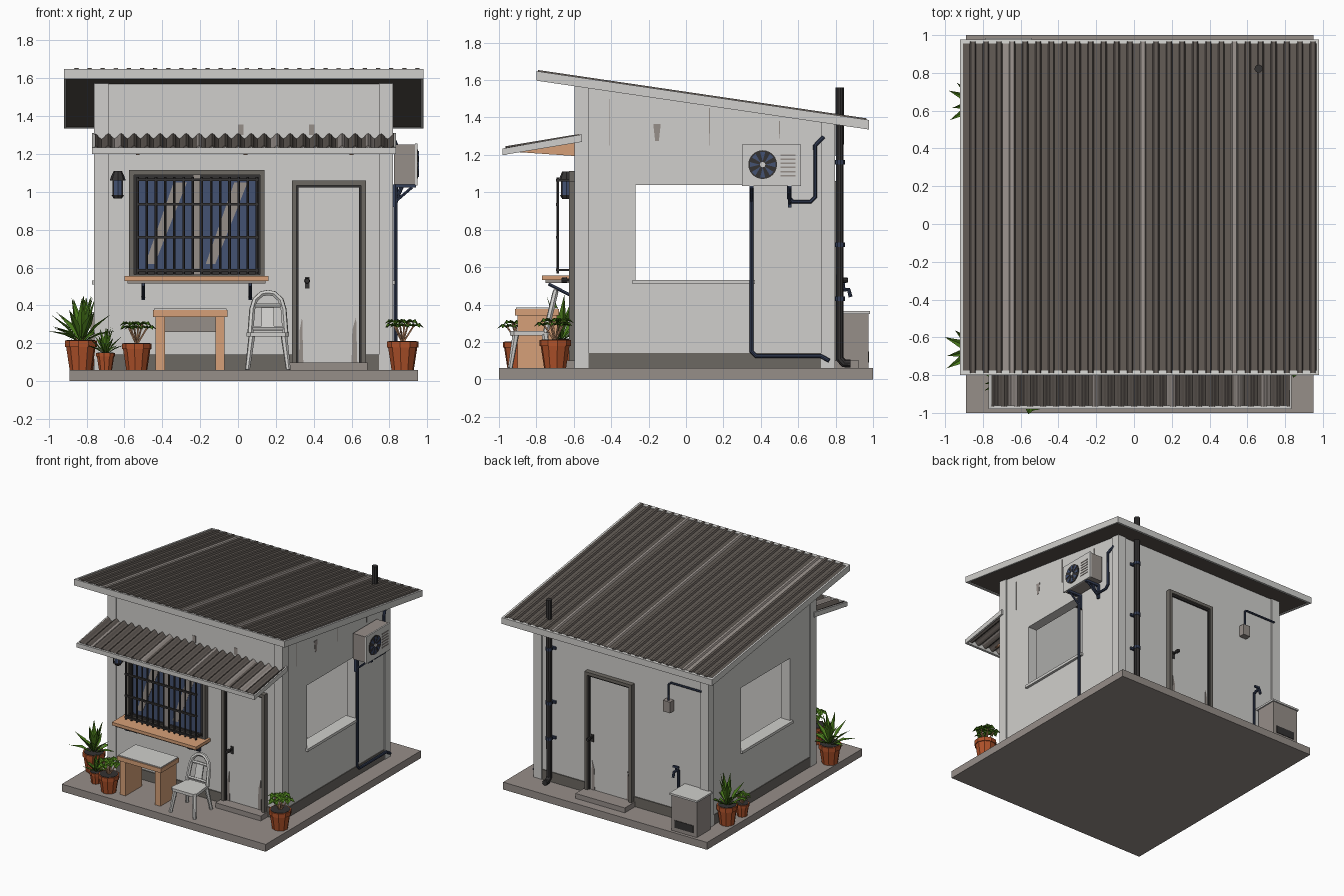
import bpy, bmesh, math, random
from mathutils import Vector as V

if "Cube" in bpy.data.objects:
    bpy.data.objects.remove(bpy.data.objects["Cube"])
random.seed(4)

def color(name, r, g, b):
    m = bpy.data.materials.new(name)
    m.diffuse_color = [((c / 255 + .055) / 1.055) ** 2.4 for c in (r, g, b)] + [1]
    m.use_nodes = True
    m.node_tree.nodes["Principled BSDF"].inputs["Base Color"].default_value = m.diffuse_color
    return m
WALL = color("pale_grey", 208, 207, 204)
CONC = color("concrete", 150, 142, 137)
PLIN = color("plinth_grey", 108, 104, 98)
ROOF = color("roof_grey", 94, 87, 82)
DARK = color("dark_metal", 52, 50, 50)
NAVY = color("navy_pipe", 52, 62, 86)
GLAS = color("blue_glass", 68, 82, 114)
WOOD = color("wood", 214, 160, 120)
POT = color("terracotta", 176, 82, 42)
LEAF = color("leaf_green", 72, 120, 26)

# ---- geometry pieces: each returns (verts, faces)
def prism(axis, prof, a, b):
    n = len(prof)
    put = lambda p, c: {'x': (c, p[0], p[1]), 'y': (p[0], c, p[1]), 'z': (p[0], p[1], c)}[axis]
    vs = [put(p, a) for p in prof] + [put(p, b) for p in prof]
    fs = [(i, (i + 1) % n, n + (i + 1) % n, n + i) for i in range(n)]
    return vs, fs + [tuple(range(n)), tuple(range(n, 2 * n))]
def box(x0, x1, y0, y1, z0, z1):
    return prism('z', [(x0, y0), (x1, y0), (x1, y1), (x0, y1)], z0, z1)
def tube(pts, r, n=8):
    pts = [V(p) for p in pts]
    rs = r if isinstance(r, list) else [r] * len(pts)
    vs, fs, t0 = [], [], None
    for i, p in enumerate(pts):
        d = [(pts[j + 1] - pts[j]).normalized() for j in (i - 1, i) if 0 <= j < len(pts) - 1]
        t = sum(d, V()).normalized()
        if t0 is None:
            u = t.orthogonal().normalized()
        else:
            u = (t0.rotation_difference(t) @ u).normalized()
        w, t0 = t.cross(u), t
        vs += [tuple(p + rs[i] * (u * math.cos(k * math.tau / n) + w * math.sin(k * math.tau / n))) for k in range(n)]
        if i:
            o = (i - 1) * n
            fs += [(o + k, o + (k + 1) % n, o + n + (k + 1) % n, o + n + k) for k in range(n)]
    return vs, fs + [tuple(range(n)), tuple(range(len(vs) - n, len(vs)))]
def make(name, mat, *pieces):
    vs, fs = [], []
    for v, f in pieces:
        fs += [tuple(i + len(vs) for i in q) for q in f]
        vs += v
    me = bpy.data.meshes.new(name)
    me.from_pydata(vs, [], fs)
    bm = bmesh.new(); bm.from_mesh(me)
    bmesh.ops.recalc_face_normals(bm, faces=bm.faces)
    bm.to_mesh(me); bm.free()
    me.materials.append(mat)
    ob = bpy.data.objects.new(name, me)
    bpy.context.collection.objects.link(ob)
    return ob
def corrugated(name, xs, front, back, t, lights):
    # xs: (x, height) samples; lights: x centres of the pale strips
    vs, fs = [], []
    for x, h in xs:
        for y, z in (front, back):
            vs += [(x, y, z + h), (x, y, z + h - t)]
    for i in range(len(xs) - 1):
        a, b = 4 * i, 4 * i + 4
        fs += [(a, b, b + 2, a + 2), (a + 1, a + 3, b + 3, b + 1), (a, a + 1, b + 1, b), (a + 2, b + 2, b + 3, a + 3)]
    e = len(vs) - 4
    ob = make(name, ROOF, (vs, fs + [(0, 2, 3, 1), (e, e + 1, e + 3, e + 2)]))
    ob.data.materials.append(CONC)
    for p in ob.data.polygons:
        p.material_index = int(any(abs(p.center.x - l) < .022 for l in lights))

# ---- slab and walls
rz = lambda y: 1.642 - (y + .8) * .147      # roof plane
make("base_slab", CONC, box(-.89, .95, -1, 1, 0, .06))
X0, X1, Y0, Y1, T = -.75, .81, -.585, .785, .08
A, B, ZL, ZH = -.27, .36, .53, 1.04           # side window opening
top = lambda y: rz(y) - .035
walls = [prism('x', [(y, .06), (y + T, .06), (y + T, top(y + T)), (y, top(y))], X0, X1) for y in (Y0, Y1 - T)]
for x in (X0, X1 - T):
    for a, b, lo, hi in ((Y0 + T, A, .06, 0), (B, Y1 - T, .06, 0), (A, B, .06, ZL), (A, B, ZH, 0)):
        walls.append(prism('x', [(a, lo), (b, lo), (b, hi or top(b)), (a, hi or top(a))], x, x + T))
make("walls", WALL, *walls)
make("corner_posts", WALL, *[prism('x', [(y, .06), (y + .075, .06), (y + .075, top(y + .075)), (y, top(y))], x, x + .075)
     for x in (X0 - .01, X1 - .065) for y in (Y0 - .012, Y1 - .063)])
make("plinth", PLIN, box(X0 - .006, X1 + .006, Y0 - .008, Y0 + .01, .06, .14), box(X0 - .006, X1 + .006, Y1 - .01, Y1 + .008, .06, .14),
     box(X0 - .006, X0 + .01, Y0, Y1, .06, .14), box(X1 - .01, X1 + .006, Y0, Y1, .06, .14))
make("side_sills", WALL, *[box(x, x + .11, A - .015, B + .01, .51, .532) for x in (X0 - .02, X1 - .09)])
# rain stains and cracks
make("wall_stains", CONC, *[prism('x', [(y - w, z), (y + w, z), (y + w * .5, z - h), (y - w * .5, z - h)], X1, X1 + .003)
     for y, z, w, h in ((-.155, 1.365, .02, .09), (.125, 1.45, .003, .2), (-.41, 1.5, .002, .25), (.5, 1.38, .002, .12))],
     *[box(x, x + .03, Y0 - .003, Y0, 1.3, 1.355) for x in (0, .375)])

# ---- roof
prof = []
N, rx0, rx1 = 27, -.905, .965
p = (rx1 - rx0) / N
for i in range(N):
    prof += [(rx0 + p * (i + f), h) for f, h in ((0, 0), (.5, 0), (.6, .013), (.9, .013))]
prof.append((rx1, 0))
corrugated("roof_sheet", prof, (-.79, rz(-.79)), (.965, rz(.965)), .012, (-.66, .04, .53))
slope = lambda a, b, u, d: [(a, rz(a) + u), (b, rz(b) + u), (b, rz(b) - d), (a, rz(a) - d)]
make("roof_deck", ROOF, prism('x', slope(-.79, .965, -.012, .04), -.91, .97))
make("roof_trim", WALL, prism('x', slope(-.8, .975, .006, .045), -.92, -.905), prism('x', slope(-.8, .975, .006, .045), .965, .98),
     prism('x', slope(-.8, -.775, .006, .045), -.92, .98), prism('x', slope(.955, .978, .006, .045), -.92, .98))

# ---- awning
M = 23
wave = [(-.755 + 1.58 * i / (6 * M), .014 * math.cos(i * math.tau / 6)) for i in range(6 * M + 1)]
corrugated("awning_sheet", wave, (-.965, 1.232), (-.57, 1.298), .008, (-.64, -.2, .2, .55, .7))
side = [(-.975, 1.2), (-.555, 1.27), (-.555, 1.31), (-.975, 1.235)]
make("awning_trim", WALL, box(-.77, .835, -.98, -.96, 1.2, 1.235), prism('x', side, -.77, -.755), prism('x', side, .82, .835))
make("awning_rafters", WOOD, *[prism('x', [(-.585, 1.195), (-.61, 1.195), (-.9, 1.215), (-.585, 1.275)], x - .01, x + .01)
     for x in (-.53, .04, .6)])

# ---- front window with bars
yf = Y0 - .04
def ring(x0, x1, z0, z1, w, ya, yb):
    return [box(x0, x0 + w, ya, yb, z0, z1), box(x1 - w, x1, ya, yb, z0, z1), box(x0 + w, x1 - w, ya, yb, z1 - w, z1), box(x0 + w, x1 - w, ya, yb, z0, z0 + w)]
make("window_frame", PLIN, *ring(-.575, .14, .54, 1.115, .025, yf, Y0 + .01))
make("window_inner_frame", DARK, *ring(-.55, .115, .56, 1.09, .022, yf + .01, Y0 + .005))
make("window_mullion", CONC, box(-.235, -.2, yf + .008, Y0, .56, 1.09))
make("window_glass", GLAS, box(-.53, .1, Y0 - .015, Y0 + .002, .58, 1.07))
make("glass_reflections", CONC, *[prism('y', [(x, .62), (x + .05, .62), (x + .22, 1.05), (x + .15, 1.05)], Y0 - .018, Y0 - .014) for x in (-.49, -.17)])
bars = [tube([(x, -.685, .565), (x, -.685, 1.08)], .007, 6) for x in [-.53 + .0485 * i for i in range(14)]]
bars += [box(-.54, .11, -.695, -.68, z - .007, z + .007) for z in (.585, .76, .935, 1.065)]
bars += [box(x - .006, x + .006, -.69, Y0, z - .006, z + .006) for x in (-.53, .1) for z in (.585, 1.065)]
make("window_bars", DARK, *bars)
make("window_shelf", WOOD, box(-.6, .16, -.77, Y0, .53, .555))
make("shelf_underside", CONC, box(-.585, .145, -.75, Y0, .515, .53))
make("shelf_brackets", NAVY, *[q for x in (-.5, .065) for q in (box(x - .009, x + .009, -.605, Y0, .43, .515),
     tube([(x, -.735, .51), (x, -.6, .44)], .009, 6))])

# ---- doors, front (s=-1) and back (s=1)
def door(tag, x0, x1, yw, s, knob_x):
    Yb = lambda a, b: sorted((yw + s * a, yw + s * b))
    bx = lambda a, b, d0, d1, z0, z1: box(a, b, *Yb(d0, d1), z0, z1)
    make(tag + "_door_frame", PLIN, bx(x0, x0 + .025, -.01, .04, .1, 1.06), bx(x1 - .025, x1, -.01, .04, .1, 1.06), bx(x0, x1, -.01, .04, 1.035, 1.06))
    make(tag + "_door_liner", DARK, bx(x0 + .025, x0 + .035, 0, .025, .1, 1.035), bx(x1 - .035, x1 - .025, 0, .025, .1, 1.035), bx(x0 + .025, x1 - .025, 0, .025, 1.022, 1.035))
    make(tag + "_door_leaf", WALL, bx(x0 + .035, x1 - .035, 0, .012, .1, 1.022))
    make(tag + "_door_step", CONC, bx(x0 - .01, x1 + .01, 0, .1 if s < 0 else .14, .06, .1))
    make(tag + "_door_knob", DARK, tube([(knob_x, yw, .53), (knob_x, yw + s * .05, .53), (knob_x, yw + s * .052, .53), (knob_x, yw + s * .08, .53)], [.008, .008, .016, .013]),
         bx(knob_x - .012, knob_x + .012, .01, .018, .49, .55))
    make(tag + "_door_scuffs", CONC, *[prism('y', [(a, .1), (b, .1), (b - .006, h), (a + .004, h * .8)], *Yb(.011, .015))
         for a, b, h in ((x0 + .037, x0 + .06, .34), (x1 - .075, x1 - .045, .34))])
door("front", .285, .675, Y0, -1, .365)
door("back", -.085, .34, Y1, 1, .285)

# ---- wall lantern
lx, ly = -.635, -.64
make("lantern_frame", DARK, tube([(lx, ly, 1.06), (lx, ly, 1.08), (lx, ly, 1.11)], [.042, .036, .022]), tube([(lx, ly, .965), (lx, ly, .985)], [.022, .034]),
     box(lx - .012, lx + .012, ly, Y0, 1.01, 1.03), *[tube([(lx + a, ly + b, .98), (lx + a, ly + b, 1.065)], .005, 4) for a in (-.024, .024) for b in (-.024, .024)])
make("lantern_glass", GLAS, tube([(lx, ly, .985), (lx, ly, 1.06)], .027))

# ---- air conditioner
make("cooler_body", CONC, box(.825, .935, .305, .61, 1.04, 1.25))
make("cooler_panel", WALL, box(.935, .948, .3, .615, 1.035, 1.255))
fc = V((.948, .41, 1.148))
make("cooler_fan_disc", DARK, tube([fc, fc + V((.004, 0, 0))], .077, 24))
blades = []
for k in range(8):
    a = k * math.tau / 8
    blades.append(prism('x', [(fc.y + r * math.cos(a + o), fc.z + r * math.sin(a + o)) for r, o in ((.015, 0), (.07, -.2), (.07, .2))], .951, .955))
make("cooler_fan_blades", GLAS, *blades)
make("cooler_fan_hub", WALL, tube([(.95, fc.y, fc.z), (.957, fc.y, fc.z)], .015))
make("cooler_vents", CONC, *[box(.946, .951, .505, .585, z, z + .008) for z in [1.085 + .022 * i for i in range(6)]])
make("cooler_brackets", NAVY, *[q for y in (.35, .555) for q in (box(.81, .94, y - .01, y + .01, 1.022, 1.04), box(.81, .825, y - .01, y + .01, .92, 1.03),
     tube([(.92, y, 1.025), (.815, y, .935)], .008, 6))])
make("cooler_pipes", NAVY, tube([(.832, .35, 1.04), (.832, .35, .15), (.832, .375, .125), (.832, .72, .125), (.84, .765, .1)], .011),
     tube([(.87, .55, 1.04), (.84, .55, .97), (.835, .57, .95), (.835, .665, .95), (.835, .69, .975), (.835, .69, 1.25), (.815, .735, 1.295)], .011))

# ---- vent stack on the back wall
make("vent_stack", DARK, tube([(.66, .88, .085), (.66, .845, .085), (.66, .822, .11), (.66, .822, 1.56)], .022, 10))
make("stack_clamps", NAVY, *[tube([(.66, .822, z - .012), (.66, .822, z + .012)], .028, 10) for z in (.43, .72, 1.16)],
     *[box(.62, .7, Y1, .8, z - .01, z + .01) for z in (.43, .72, 1.16)])

# ---- meter box, utility cabinet and tap on the back wall
make("meter_box", CONC, box(-.44, -.375, Y1, .835, .93, 1.02))
make("meter_conduit", NAVY, tube([(-.41, .81, 1.02), (-.41, .81, 1.15), (-.43, .805, 1.165), (-.7, .805, 1.165)], .008, 6))
make("utility_cabinet", CONC, box(-.78, -.55, .8, .975, .06, .35))
make("cabinet_top", WALL, box(-.79, -.54, Y1, .985, .35, .365))
make("cabinet_grille", DARK, box(-.75, -.58, .974, .979, .09, .15))
make("tap", NAVY, tube([(-.5, .81, .06), (-.5, .81, .47), (-.5, .83, .48), (-.5, .87, .48), (-.5, .88, .44)], .011),
     box(-.525, -.475, .835, .85, .505, .52), tube([(-.5, .843, .48), (-.5, .843, .51)], .006, 6))

# ---- table
make("table_top", WOOD, box(-.45, -.055, -.915, -.68, .34, .375))
make("table_surface", WALL, box(-.445, -.06, -.91, -.685, .375, .383))
make("table_legs", WOOD, *[box(x, x + .05, -.9, -.69, .06, .34) for x in (-.435, -.12)])
make("table_apron", CONC, box(-.385, -.12, -.72, -.705, .26, .34))

# ---- chair
make("chair_seat", WALL, prism('z', [(.045, -.92), (.065, -.94), (.25, -.94), (.27, -.92), (.25, -.735), (.065, -.735)], .235, .258))
make("chair_legs", WALL, *[tube([(.158 + sx * .085, yt, .24), (.158 + sx * .108, yb, .06)], [.018, .013], 6)
     for sx in (-1, 1) for yt, yb in ((-.91, -.94), (-.755, -.725))])
by = lambda z: -.75 + (z - .25) * .24
arch = [(.065, .25), (.075, .38), (.09, .43), (.125, .462), (.158, .468)]
arch += [(.316 - x, z) for x, z in arch[-2::-1]]
make("chair_back", WALL, tube([(x, by(z), z) for x, z in arch], .016, 6), tube([(.08, by(.4), .4), (.236, by(.4), .4)], .012, 6),
     tube([(.07, by(.28), .28), (.246, by(.28), .28)], .012, 6), prism('x', [(by(.27), .27), (by(.41), .41), (by(.41) + .01, .41), (by(.27) + .01, .27)], .125, .19))

# ---- potted plants
def leaf(base, az, el, L, w, droop=.3):
    d = V((math.cos(az), math.sin(az), 0)); s = V((-d.y, d.x, 0)); up = V((0, 0, 1))
    ax = d * math.cos(el) + up * math.sin(el); b = V(base); m = b + ax * L * .5
    n = d * -math.sin(el) + up * math.cos(el)
    pts = [b, m + s * w + n * w * .3, m - n * w * .25, m - s * w + n * w * .3, b + ax * L - up * L * droop * math.cos(el)]
    return [tuple(q) for q in pts], [(0, 1, 2), (0, 2, 3), (1, 4, 2), (2, 4, 3)]
def plant(tag, x, y, r, h, H, spiky):
    make(tag + "_pot", POT, tube([(x, y, .06), (x, y, .06 + h * .8)], [r * .7, r * .92], 10), tube([(x, y, .06 + h * .78), (x, y, .06 + h)], [r, r], 10))
    z = .06 + h
    make(tag + "_soil", DARK, tube([(x, y, z), (x, y, z + .003)], r * .88, 10))
    lv, stems = [], []
    if spiky:
        for k in range(15):
            el = (.5, .9, 1.3)[k % 3] + random.uniform(-.1, .1)
            lv.append(leaf((x, y, z - .01), k * 2.4, el, (H - z) * (.75 + .1 * (k % 3)) * 1.08, r * .25, .15))
    else:
        for k in range(6):
            a = k * math.tau / 6 + .3; q = r * (.5 if k % 2 else .7)
            tip = (x + q * math.cos(a), y + q * math.sin(a), H - .05 + .02 * (k % 2))
            stems.append(tube([(x, y, z - .01), tip], .005, 5))
            lv += [leaf(tip, a + j * math.tau / 5, .35, r * .72, r * .3, .5) for j in range(5)]
        make(tag + "_stems", WOOD, *stems)
    make(tag + "_leaves", LEAF, *lv)
plant("front_left_tall", -.83, -.67, .086, .155, .47, True)
plant("front_left_small", -.70, -.83, .05, .09, .30, True)
plant("front_bushy", -.535, -.9, .08, .14, .33, False)
plant("front_right_bushy", .87, -.7, .085, .15, .34, False)
plant("back_left_tall", -.82, .64, .08, .155, .47, True)
plant("back_left_bushy", -.83, .46, .055, .1, .26, False)
